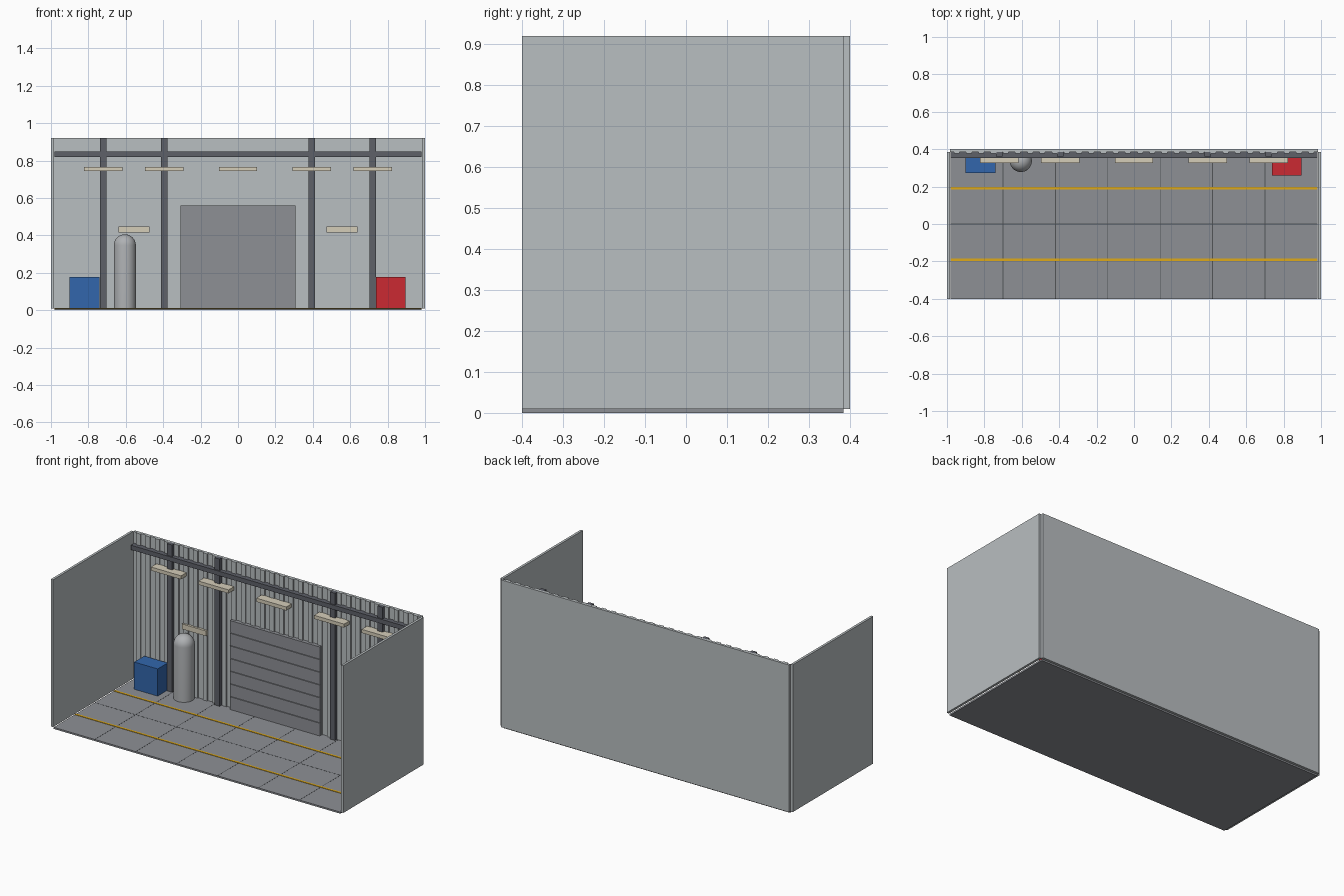
import bpy
import bmesh
import math

cube = bpy.data.objects.get("Cube")
if cube:
    bpy.data.objects.remove(cube, do_unlink=True)


def material(name, srgb):
    rgba = [c ** 2.2 for c in srgb] + [1]
    m = bpy.data.materials.new(name)
    m.use_nodes = True
    m.diffuse_color = rgba
    m.node_tree.nodes["Principled BSDF"].inputs["Base Color"].default_value = rgba
    return m


wall_grey = material("wall grey", (0.72, 0.74, 0.75))
floor_grey = material("floor grey", (0.55, 0.56, 0.58))
steel = material("dark steel", (0.37, 0.38, 0.41))
seam_grey = material("seam grey", (0.32, 0.33, 0.34))
yellow = material("safety yellow", (0.87, 0.66, 0.12))
cream = material("lamp cream", (0.83, 0.80, 0.72))
blue = material("crate blue", (0.21, 0.40, 0.67))
red = material("crate red", (0.79, 0.18, 0.21))
tank_grey = material("tank grey", (0.68, 0.69, 0.70))


def finish(name, bm, mat):
    mesh = bpy.data.meshes.new(name)
    bmesh.ops.recalc_face_normals(bm, faces=bm.faces)
    bm.to_mesh(mesh)
    bm.free()
    mesh.materials.append(mat)
    obj = bpy.data.objects.new(name, mesh)
    bpy.context.collection.objects.link(obj)
    return obj


def boxes(name, mat, spans):
    """One object from boxes, each given as x, y and z spans."""
    bm = bmesh.new()
    for span in spans:
        verts = bmesh.ops.create_cube(bm, size=1)["verts"]
        for v in verts:
            for i, (lo, hi) in enumerate(span):
                v.co[i] = (lo + hi) / 2 + v.co[i] * (hi - lo)
    return finish(name, bm, mat)


def around(centre, width):
    return (centre - width / 2, centre + width / 2)


FLOOR, TOP = 0.01, 0.92
HALF, FRONT, BACK = 0.98, -0.4, 0.385
height = (FLOOR, TOP)

# Floor slab and walls
boxes("floor", floor_grey, [((-HALF, HALF), (FRONT, BACK), (0, FLOOR))])
boxes("back_wall", wall_grey, [((-0.985, 0.985), (BACK, 0.4), height)])
for side, name in ((-1, "right_wall"), (1, "left_wall")):
    boxes(name, wall_grey, [(around(side * 0.9925, 0.015), (FRONT, BACK), height)])

# Corrugation ribs on the back wall
pitch = 2 * HALF / 30
boxes("wall_ribs", wall_grey,
      [(around(-HALF + (i + 0.5) * pitch, 0.03), (0.377, BACK), height)
       for i in range(30)])

# Floor seams and painted lanes
tile = 2 * HALF / 7
seams = [(around(-HALF + i * tile, 0.004), (FRONT, BACK), (FLOOR, 0.0105))
         for i in range(1, 7)]
seams.append(((-HALF, HALF), around(0, 0.004), (FLOOR, 0.0105)))
boxes("floor_seams", seam_grey, seams)
boxes("lane_stripes", yellow,
      [((-HALF, HALF), around(y, 0.013), (FLOOR, 0.0125)) for y in (-0.19, 0.19)])

# Steel columns and crossbeam
boxes("columns", steel,
      [(around(s * x, 0.034), (0.36, BACK), height)
       for s in (-1, 1) for x in (0.395, 0.72)])
boxes("crossbeam", steel, [((-HALF, HALF), (0.353, BACK), (0.82, 0.848))])

# Roller door of stacked slats with shallow grooves
slat = 0.55 / 7
boxes("door_panel", floor_grey, [((-0.307, 0.307), (0.366, BACK), (FLOOR, 0.56))])
boxes("door_slats", floor_grey,
      [((-0.307, 0.307), (0.36, 0.366),
        (FLOOR + i * slat + (0.004 if i else 0), FLOOR + (i + 1) * slat))
       for i in range(7)])

# Lamps and wall plates
boxes("lamps", cream,
      [(around(x, 0.205), (0.325, 0.38), (0.744, 0.766))
       for x in (-0.72, -0.395, 0, 0.395, 0.72)])
boxes("wall_plates", cream,
      [(around(s * 0.557, 0.165), (0.365, 0.38), (0.416, 0.448)) for s in (-1, 1)])

# Crates
boxes("blue_crate", blue, [((-0.9, -0.74), (0.272, 0.37), (FLOOR, 0.178))])
boxes("red_crate", red, [((0.737, 0.895), (0.258, 0.36), (FLOOR, 0.178))])

# Domed tank, spun from a half profile
radius, shoulder = 0.059, 0.347
profile = [(0, FLOOR), (radius, FLOOR)]
for i in range(9):
    a = i * math.pi / 16
    profile.append((radius * math.cos(a), shoulder + radius * math.sin(a)))
bm = bmesh.new()
ring = [bm.verts.new((r, 0, z)) for r, z in profile]
edges = [bm.edges.new(pair) for pair in zip(ring, ring[1:])]
bmesh.ops.spin(bm, geom=ring + edges, cent=(0, 0, 0), axis=(0, 0, 1),
               angle=2 * math.pi, steps=32)
bmesh.ops.remove_doubles(bm, verts=bm.verts, dist=0.0005)
tank = finish("gas_tank", bm, tank_grey)
tank.location = (-0.605, 0.337, 0)
bpy.ops.object.select_all(action="DESELECT")
tank.select_set(True)
bpy.context.view_layer.objects.active = tank
bpy.ops.object.shade_smooth_by_angle(angle=math.radians(40))
